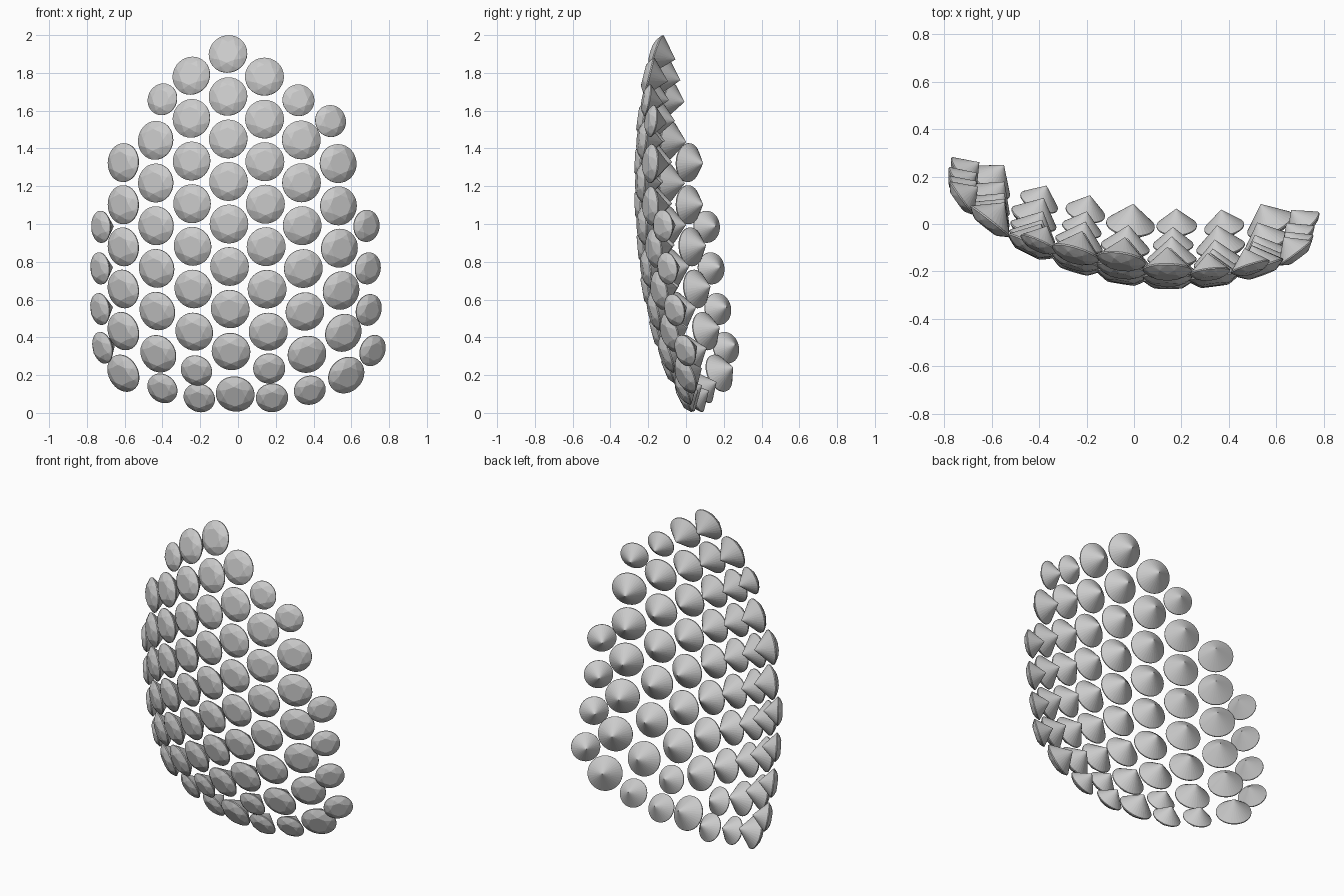
import bpy, bmesh
from math import sin, cos, tan, tau, radians
from mathutils import Vector, Matrix

if "Cube" in bpy.data.objects:
    bpy.data.objects.remove(bpy.data.objects["Cube"])

BIG, SMALL = 0.103, 0.085

# Curved shell the gems sit on: (x, depth offset, yaw) and (z, depth, pitch)
ACROSS = [(-.73, .345, -55), (-.605, .25, -38), (-.43, .14, -26), (-.245, .07, -17),
          (-.05, .02, -9), (.15, 0, 0), (.35, .01, 8), (.54, .058, 21), (.69, .115, 38)]
UP = [(.08, -.01, -28), (.235, -.09, -22), (.43, -.15, -15), (.655, -.20, -10), (.88, -.225, -5),
      (1.1, -.24, -1), (1.33, -.24, 3), (1.56, -.225, 8), (1.78, -.195, 14), (1.9, -.172, 17)]


def lookup(table, t):
    """Piecewise linear depth and angle."""
    t = max(table[0][0], min(table[-1][0], t))
    for a, b in zip(table, table[1:]):
        if t <= b[0]:
            k = (t - a[0]) / (b[0] - a[0])
            return a[1] + k * (b[1] - a[1]), a[2] + k * (b[2] - a[2])


def gem_mesh():
    """Round-cut stone of unit radius: table faces +z, point at -z."""
    bm = bmesh.new()

    def ring(n, r, h, turn=0.0):
        for i in range(n):
            a = tau * (i + turn) / n
            bm.verts.new((r * cos(a), r * sin(a), h))

    ring(8, .56, .31)            # table
    ring(8, .80, .20, .5)        # crown facets
    ring(32, 1, .03)             # girdle
    ring(32, 1, -.03)
    bm.verts.new((0, 0, -.98))   # point
    bmesh.ops.convex_hull(bm, input=bm.verts[:])
    bmesh.ops.dissolve_limit(bm, angle_limit=radians(1), verts=bm.verts[:], edges=bm.edges[:])
    bmesh.ops.recalc_face_normals(bm, faces=bm.faces[:])
    me = bpy.data.meshes.new("round_gem")
    bm.to_mesh(me)
    bm.free()
    return me


mesh = gem_mesh()
count = 0


def place(x, z, r):
    global count
    count += 1
    dx, yaw = lookup(ACROSS, x)
    dz, pitch = lookup(UP, z)
    n = Vector((tan(radians(yaw)), -1, tan(radians(pitch)))).normalized()
    side = Vector((0, 0, 1)).cross(n).normalized()
    rot = Matrix((side, n.cross(side), n)).transposed().to_4x4()
    ob = bpy.data.objects.new(f"gem_{count:02d}", mesh)
    ob.matrix_world = Matrix.Translation((x, dx + dz, z)) @ rot @ Matrix.Scale(r, 4)
    bpy.context.collection.objects.link(ob)


# Columns of large gems: x top, x bottom, z top, z bottom, count
for x0, x1, z0, z1, n in [(-.607, -.607, 1.325, .21, 6), (-.436, -.422, 1.443, .313, 6),
                          (-.247, -.232, 1.785, .43, 7), (-.053, -.037, 1.9, .325, 8),
                          (.14, .16, 1.78, .43, 7), (.335, .365, 1.445, .31, 6),
                          (.53, .573, 1.32, .20, 6)]:
    for i in range(n):
        t = i / (n - 1)
        place(x0 + (x1 - x0) * t * t, z0 + (z1 - z0) * t, BIG)

# Large gem at the bottom middle
place(-.015, .1, BIG)

# Small gems around the rim
for x, z in [(-.40, 1.66), (.32, 1.655), (.49, 1.545),
             (-.725, .985), (-.73, .765), (-.73, .55), (-.717, .345),
             (.68, .99), (.687, .765), (.692, .545), (.712, .33),
             (-.40, .13), (-.22, .225), (-.205, .08), (.165, .235), (.18, .08), (.38, .12)]:
    place(x, z, SMALL)
